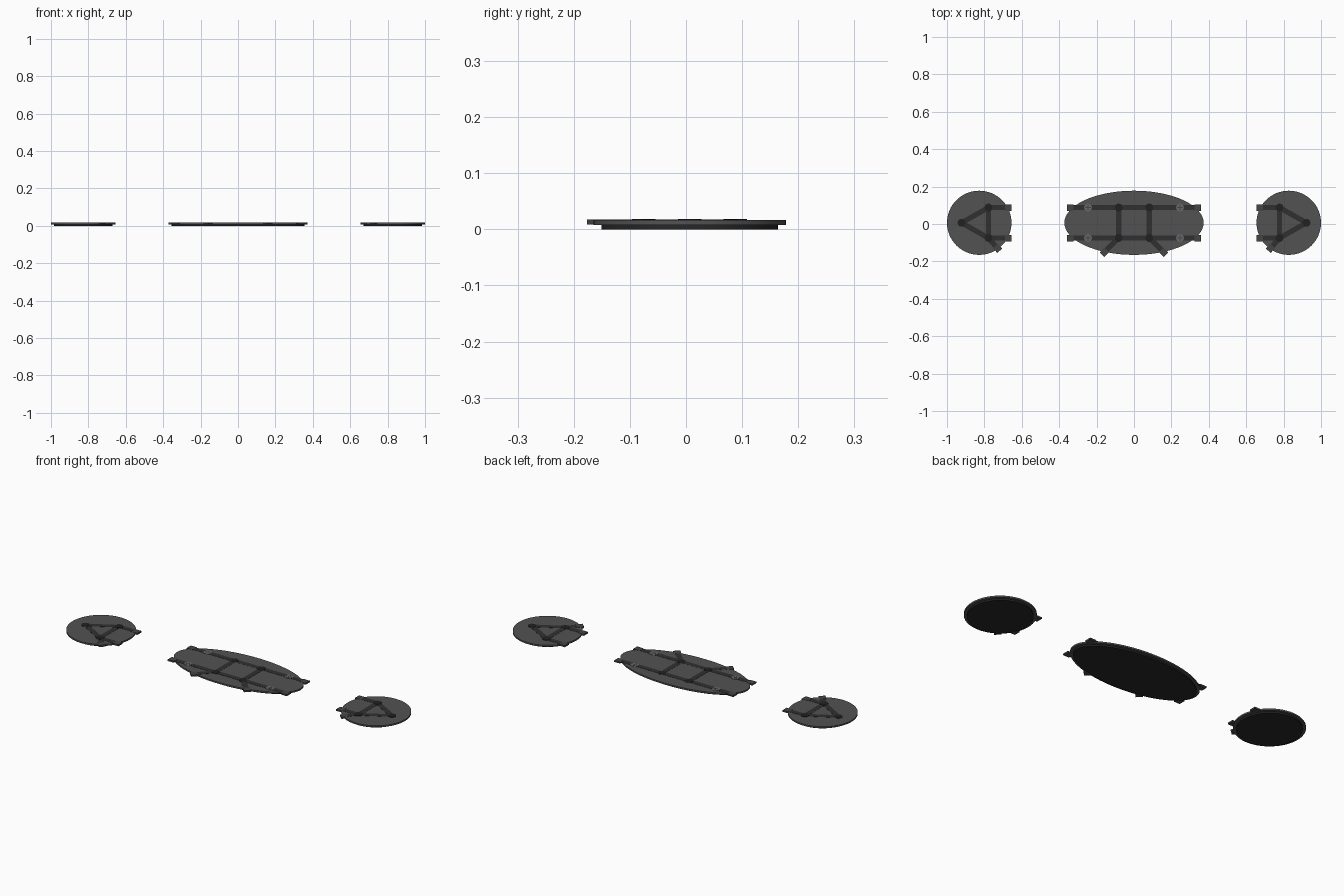
import bpy, bmesh
from math import cos, sin, pi, atan2, hypot
from mathutils import Matrix

if "Cube" in bpy.data.objects:
    bpy.data.objects.remove(bpy.data.objects["Cube"])

CY = 0.0065            # shared centre line of the plates
HI, LO = 0.088, -0.075 # rows of channel bars


def material(name, v):
    m = bpy.data.materials.new(name)
    m.diffuse_color = (v, v, v, 1)
    m.use_nodes = True
    m.node_tree.nodes["Principled BSDF"].inputs["Base Color"].default_value = m.diffuse_color
    return m


PLATE = material("plate_grey", 0.085)
BASE = material("base_black", 0.02)
BAR = material("bar_dark", 0.03)
HUB = material("hub_dark", 0.015)
TAB = material("tab_grey", 0.06)
SCREW = material("screw_grey", 0.14)


def finish(name, bm, mat, smooth=False):
    me = bpy.data.meshes.new(name)
    bmesh.ops.recalc_face_normals(bm, faces=bm.faces)
    if smooth:
        for f in bm.faces:
            f.smooth = abs(f.normal.z) < 0.5
        for e in bm.edges:
            if len(e.link_faces) == 2 and e.calc_face_angle() > 0.6:
                e.smooth = False
    bm.to_mesh(me)
    bm.free()
    me.materials.append(mat)
    ob = bpy.data.objects.new(name, me)
    bpy.context.collection.objects.link(ob)
    return ob


def disc(name, x, y, rx, ry, z0, z1, mat, n=64):
    bm = bmesh.new()
    bmesh.ops.create_cone(bm, cap_ends=True, segments=n, radius1=1, radius2=1, depth=1,
                          matrix=Matrix.Translation((x, y, (z0 + z1) / 2))
                          @ Matrix.Diagonal((rx, ry, z1 - z0, 1)))
    return finish(name, bm, mat, True)


def bar(name, a, b, w, z0, z1, mat):
    # box running from point a to point b
    dx, dy = b[0] - a[0], b[1] - a[1]
    bm = bmesh.new()
    bmesh.ops.create_cube(bm, size=1, matrix=Matrix.Translation(
        ((a[0] + b[0]) / 2, (a[1] + b[1]) / 2, (z0 + z1) / 2))
        @ Matrix.Rotation(atan2(dy, dx), 4, 'Z')
        @ Matrix.Diagonal((hypot(dx, dy), w, z1 - z0, 1)))
    return finish(name, bm, mat)


def strip(a, b):
    bar("channel_bar", a, b, 0.028, 0.012, 0.0172, BAR)


def tabbed_strip(a, b, tab=0.035):
    # bar with a wider connector tab at its outer end
    strip(a, b)
    d = hypot(b[0] - a[0], b[1] - a[1])
    t = 1 - tab / d
    m = (a[0] + (b[0] - a[0]) * t, a[1] + (b[1] - a[1]) * t)
    bar("connector_tab", m, b, 0.035, 0.009, 0.0175, TAB)


def hub(x, y):
    disc("hub", x, y, 0.021, 0.021, 0.012, 0.0182, HUB, 24)


def plate(name, x, rx):
    ry = 0.1715
    disc(name + "_base", x, CY, rx - 0.016, ry - 0.014, 0, 0.009, BASE)
    disc(name + "_plate", x, CY, rx, ry, 0.008, 0.0163, PLATE)


# centre ellipse
plate("centre", 0, 0.372)
bar("centre_panel", (-0.068, CY), (0.068, CY), 0.136, 0.012, 0.0168, PLATE)
for s in (-1, 1):
    strip((s * 0.082, LO), (s * 0.082, HI))
    tabbed_strip((s * 0.082, LO), (s * 0.171, -0.164))
    for y in (HI, LO):
        strip((0, y), (s * 0.09, y))
        tabbed_strip((s * 0.082, y), (s * 0.358, y))
        hub(s * 0.082, y)
        # cross-head screw
        x = s * 0.246
        disc("screw", x, y, 0.021, 0.021, 0.012, 0.0178, SCREW, 24)
        bar("screw_slot", (x - 0.016, y), (x + 0.016, y), 0.005, 0.015, 0.0182, TAB)
        bar("screw_slot", (x, y - 0.016), (x, y + 0.016), 0.005, 0.015, 0.0182, TAB)

# round end plates, mirrored
for s in (-1, 1):
    plate("end", s * 0.8275, 0.1725)
    nodes = [(s * 0.922, CY), (s * 0.778, HI), (s * 0.778, LO)]
    for i in range(3):
        strip(nodes[i], nodes[(i + 1) % 3])
        hub(*nodes[i])
    tabbed_strip(nodes[1], (s * 0.655, HI))
    tabbed_strip(nodes[2], (s * 0.655, LO))
    tabbed_strip(nodes[2], (s * 0.718, -0.143))
